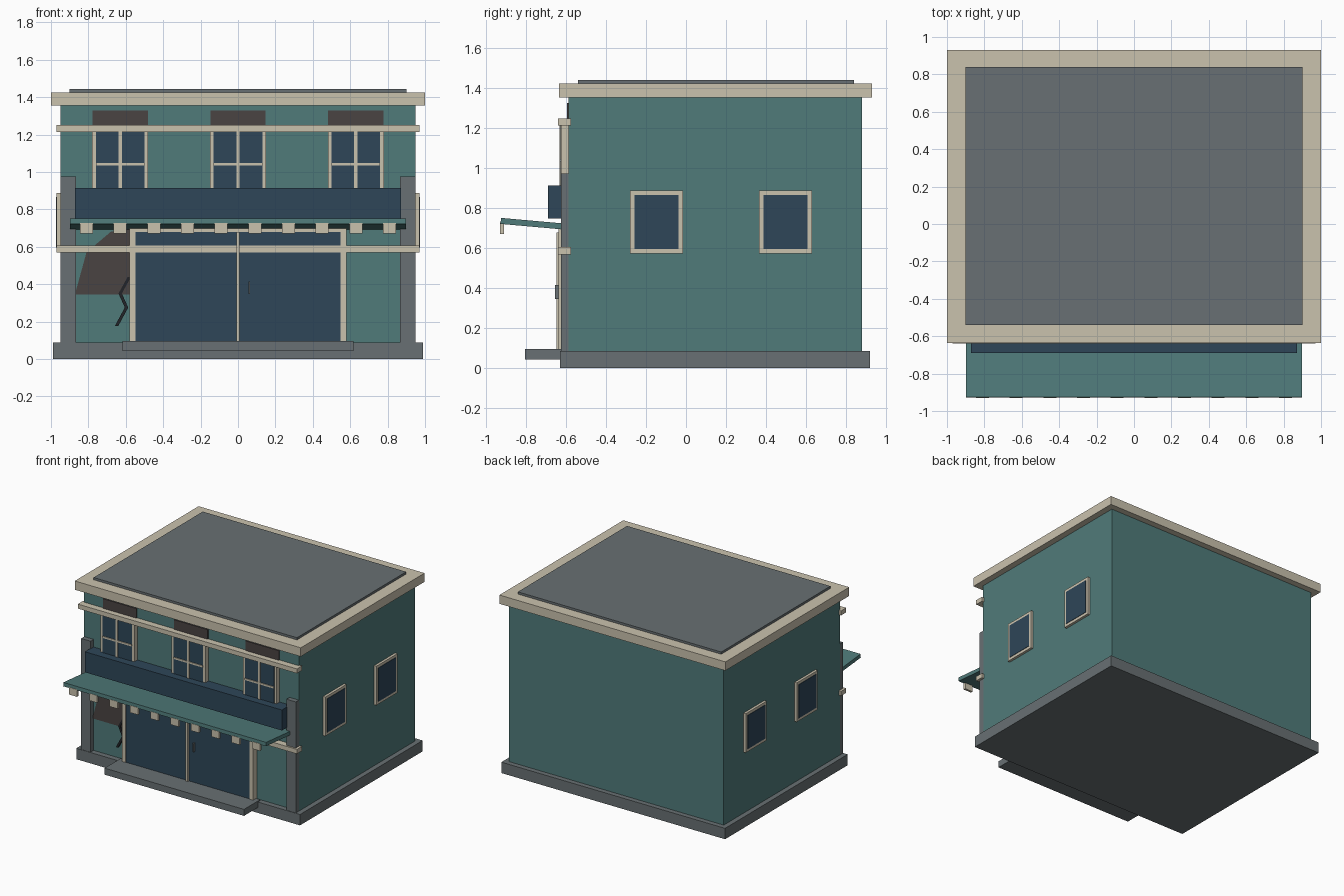
import bpy, bmesh, math
from mathutils import Vector

if "Cube" in bpy.data.objects:
    bpy.data.objects.remove(bpy.data.objects["Cube"])


def material(name, rgb):
    """Flat colour from 0-255 display values."""
    m = bpy.data.materials.new(name)
    lin = [((c / 255 + 0.055) / 1.055) ** 2.4 for c in rgb]
    m.diffuse_color = (*lin, 1)
    m.use_nodes = True
    m.node_tree.nodes["Principled BSDF"].inputs["Base Color"].default_value = m.diffuse_color
    return m


TEAL = material("teal_paint", (80, 123, 122))
NAVY = material("navy_glass", (46, 70, 88))
GREY = material("grey_stone", (104, 112, 115))
CREAM = material("cream_trim", (202, 194, 174))
BROWN = material("brown_brick", (74, 67, 66))
BLACK = material("dark_crack", (34, 36, 40))


def finish(name, bm, mat):
    bmesh.ops.recalc_face_normals(bm, faces=bm.faces)
    me = bpy.data.meshes.new(name)
    bm.to_mesh(me)
    bm.free()
    me.materials.append(mat)
    ob = bpy.data.objects.new(name, me)
    bpy.context.collection.objects.link(ob)
    return ob


def box(name, x, y, z, mat):
    """Box from (min, max) pairs."""
    bm = bmesh.new()
    bmesh.ops.create_cube(bm, size=1)
    for v in bm.verts:
        v.co = [(a + b) / 2 + c * (b - a) for c, (a, b) in zip(v.co, (x, y, z))]
    return finish(name, bm, mat)


def prism(name, pts, axis, lo, hi, mat):
    """Extrude a 2D outline along x or y from lo to hi."""
    bm = bmesh.new()
    to3 = (lambda p: (lo, *p)) if axis == "x" else (lambda p: (p[0], lo, p[1]))
    face = bm.faces.new([bm.verts.new(to3(p)) for p in pts])
    geo = bmesh.ops.extrude_face_region(bm, geom=[face])["geom"]
    d = Vector((hi - lo, 0, 0)) if axis == "x" else Vector((0, hi - lo, 0))
    bmesh.ops.translate(bm, vec=d, verts=[g for g in geo if isinstance(g, bmesh.types.BMVert)])
    return finish(name, bm, mat)


# Main volume
box("plinth", (-.99, .99), (-.63, .92), (0, .087), GREY)
box("walls", (-.95, .95), (-.587, .88), (.08, 1.36), TEAL)
box("cornice", (-1, 1), (-.635, .93), (1.355, 1.425), CREAM)
box("roof_deck", (-.9, .9), (-.54, .84), (1.42, 1.443), GREY)

# Front bands and corner pilasters
for name, z in (("lower_band", .57), ("upper_band", 1.214)):
    box(name, (-.97, .97), (-.64, -.575), (z, z + .036), CREAM)
for s in (-1, 1):
    box("corner_pilaster", sorted((s * .867, s * .95)), (-.626, -.58), (.08, .975), GREY)

# Upper windows with glazing bars and brick lintels
for cx in (-.63, 0, .63):
    for s in (-1, 1):
        box("window_jamb", sorted((cx + s * .128, cx + s * .15)), (-.625, -.58), (.85, 1.225), CREAM)
    box("window_sill", (cx - .15, cx + .15), (-.625, -.58), (.84, .862), CREAM)
    box("window_glass", (cx - .13, cx + .13), (-.628, -.58), (.86, 1.22), NAVY)
    box("window_mullion", (cx - .009, cx + .009), (-.634, -.62), (.86, 1.22), CREAM)
    box("window_crossbar", (cx - .13, cx + .13), (-.634, -.62), (1.034, 1.048), CREAM)
    box("brick_lintel", (cx - .148, cx + .148), (-.595, -.58), (1.22, 1.327), BROWN)

# Side windows on both walls
for s in (-1, 1):
    for y0, y1 in ((-.28, -.015), (.365, .63)):
        xf = sorted((s * .94, s * .97))
        z0, z1, t = .575, .888, .022
        for y, z in (((y0, y0 + t), (z0, z1)), ((y1 - t, y1), (z0, z1)),
                     ((y0 + t, y1 - t), (z0, z0 + t)), ((y0 + t, y1 - t), (z1 - t, z1))):
            box("side_window_frame", xf, y, z, CREAM)
        box("side_window_glass", sorted((s * .94, s * .973)),
            (y0 + t, y1 - t), (z0 + t, z1 - t), NAVY)

# Shop doors
box("shop_glass", (-.55, .55), (-.634, -.58), (.09, .68), NAVY)
for s in (-1, 1):
    box("shop_frame_post", sorted((s * .549, s * .58)), (-.638, -.58), (.085, .7), CREAM)
box("shop_frame_head", (-.58, .58), (-.638, -.58), (.68, .703), CREAM)
box("door_mullion", (-.009, .009), (-.649, -.62), (.09, .68), CREAM)
box("door_handle", (.055, .065), (-.656, -.63), (.347, .415), GREY)
box("entrance_step", (-.617, .617), (-.805, -.6), (.043, .095), GREY)

# Sign board and tilted awning with hanging tabs
box("sign_board", (-.872, .872), (-.69, -.58), (.75, .914), NAVY)
prism("awning", [(-.928, .722), (-.926, .752), (-.6, .723), (-.602, .693)],
      "x", -.897, .897, TEAL)
for i in range(10):
    x = -.81 + i * .18
    box("awning_tab", (x - .035, x + .035), (-.93, -.912), (.671, .728), CREAM)

# Exposed brick patch and wall crack
prism("brick_patch", [(-.872, .345), (-.58, .345), (-.58, .7), (-.68, .68), (-.81, .57)],
      "y", -.595, -.58, BROWN)
crack = [(-.582, .437), (-.63, .35), (-.596, .275), (-.65, .175)]
w = .009
prism("wall_crack", [(x - w, z) for x, z in crack] + [(x + w, z) for x, z in reversed(crack)],
      "y", -.603, -.58, BLACK)
